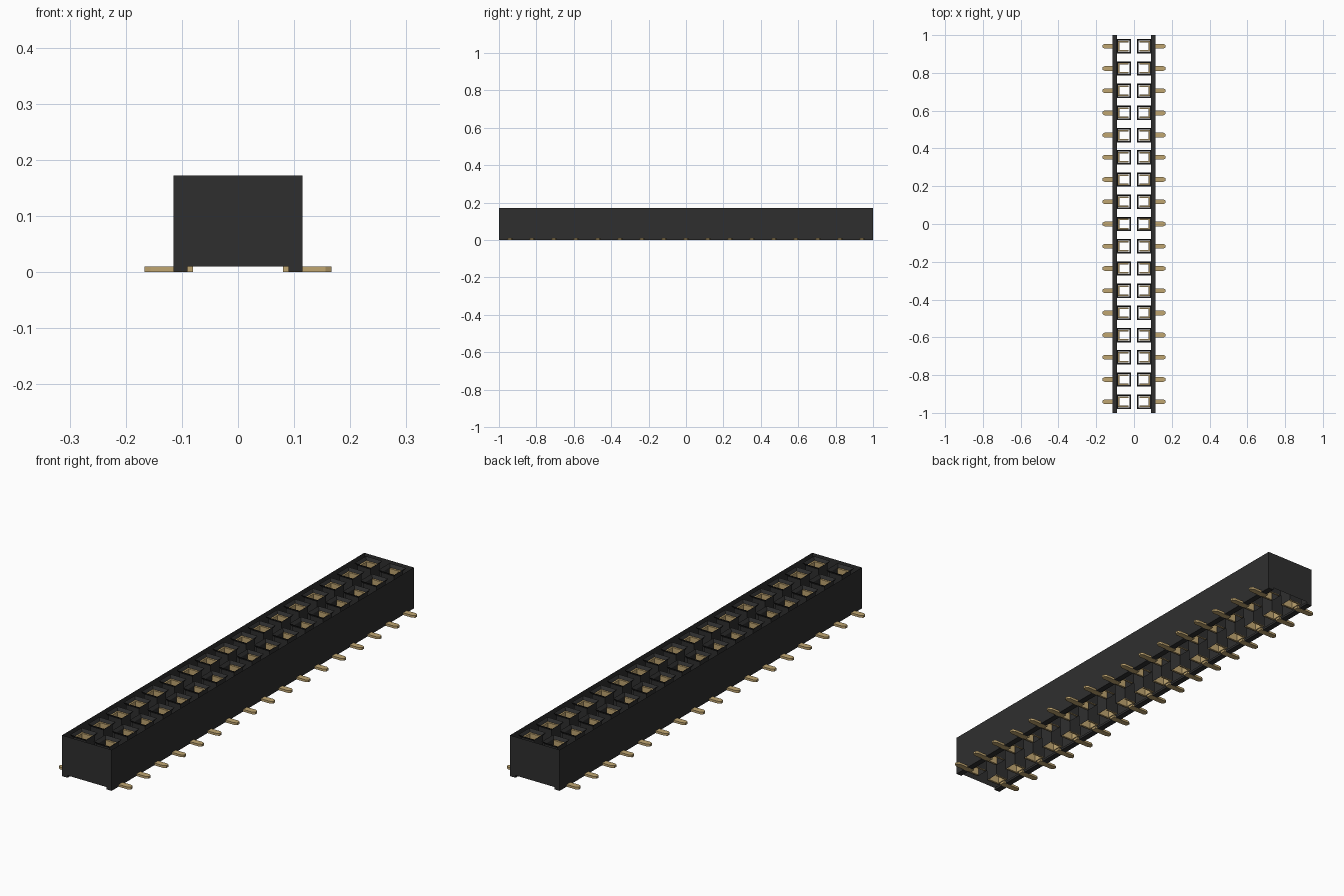
import bpy, bmesh
from mathutils import Matrix

if "Cube" in bpy.data.objects:
    bpy.data.objects.remove(bpy.data.objects["Cube"])

N = 17
PITCH = 2 / N
HALF_W, TOP, LIFT = 0.115, 0.172, 0.01
CX = 0.055          # distance of each socket row from the centre line


def material(name, rgb, rough):
    m = bpy.data.materials.new(name)
    m.use_nodes = True
    m.diffuse_color = (*rgb, 1)
    b = m.node_tree.nodes["Principled BSDF"]
    b.inputs["Base Color"].default_value = (*rgb, 1)
    b.inputs["Roughness"].default_value = rough
    return m


BLACK = material("black plastic", (0.028, 0.028, 0.028), 0.6)
GOLD = material("gold metal", (0.53, 0.38, 0.165), 0.5)


def finish(bm, name, mat):
    me = bpy.data.meshes.new(name)
    bm.to_mesh(me)
    bm.free()
    me.materials.append(mat)
    ob = bpy.data.objects.new(name, me)
    bpy.context.collection.objects.link(ob)
    return ob


def box(bm, x0, x1, y0, y1, z0, z1):
    mat = Matrix.Translation(((x0 + x1) / 2, (y0 + y1) / 2, (z0 + z1) / 2))
    mat = mat @ Matrix.Diagonal((x1 - x0, y1 - y0, z1 - z0, 1))
    bmesh.ops.create_cube(bm, size=1, matrix=mat)


def rect_loop(bm, cx, cy, hx, hy, z):
    return [bm.verts.new((cx + sx * hx, cy + sy * hy, z))
            for sx, sy in ((-1, -1), (1, -1), (1, 1), (-1, 1))]


def bridge(bm, a, b):
    for i in range(4):
        j = (i + 1) % 4
        bm.faces.new((a[i], a[j], b[j], b[i]))


def each_socket():
    for i in range(N):
        for side in (-1, 1):
            yield side, -1 + PITCH * (i + 0.5)


# Housing shell: thin walls, open above and below
bm = bmesh.new()
bridge(bm, rect_loop(bm, 0, 0, HALF_W, 1, LIFT), rect_loop(bm, 0, 0, HALF_W, 1, TOP))
finish(bm, "housing_walls", BLACK)

# Foot rails under both long walls
bm = bmesh.new()
for s in (-1, 1):
    xs = sorted((s * 0.09, s * HALF_W))
    box(bm, *xs, -1, 1, 0.0005, LIFT)
finish(bm, "foot_rails", BLACK)

# Socket tubes with a tapered lead-in at the mouth
bm = bmesh.new()
for s, y in each_socket():
    loops = [rect_loop(bm, s * CX, y, h, h, z)
             for h, z in ((0.03, LIFT), (0.03, 0.160), (0.038, TOP))]
    bridge(bm, loops[0], loops[1])
    bridge(bm, loops[1], loops[2])
finish(bm, "socket_tubes", BLACK)

# Contacts: a U of upright plates, open toward the centre line
bm = bmesh.new()
for s, y in each_socket():
    for t in (-1, 1):
        xs = sorted((s * 0.030, s * 0.084))
        ys = sorted((y + t * 0.020, y + t * 0.028))
        box(bm, *xs, *ys, LIFT, 0.160)
    xs = sorted((s * 0.077, s * 0.084))
    box(bm, *xs, y - 0.020, y + 0.020, LIFT, 0.160)
finish(bm, "contacts", GOLD)

# Solder tails with chamfered tips
bm = bmesh.new()
outline = ((0.080, -0.0125), (0.156, -0.0125), (0.167, -0.006),
           (0.167, 0.006), (0.156, 0.0125), (0.080, 0.0125))
for s, y in each_socket():
    face = bm.faces.new([bm.verts.new((s * px, y + py, 0)) for px, py in outline])
    ext = bmesh.ops.extrude_face_region(bm, geom=[face], use_keep_orig=True)
    verts = [v for v in ext["geom"] if isinstance(v, bmesh.types.BMVert)]
    bmesh.ops.translate(bm, verts=verts, vec=(0, 0, 0.0095))
bmesh.ops.recalc_face_normals(bm, faces=bm.faces)
finish(bm, "solder_tails", GOLD)
